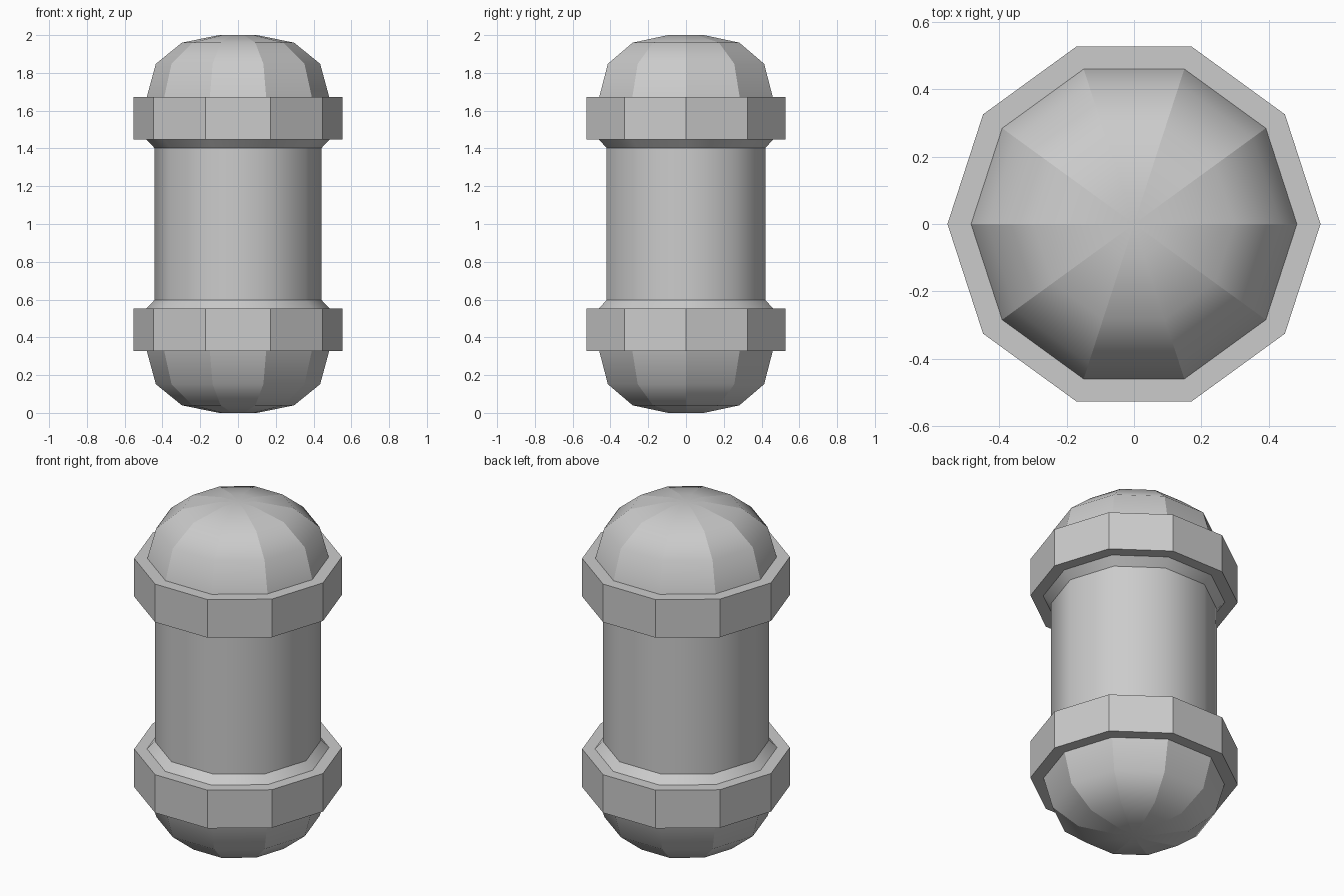
import bpy
import bmesh
from math import cos, sin, tau

if "Cube" in bpy.data.objects:
    bpy.data.objects.remove(bpy.data.objects["Cube"])

SIDES = 10


def lathe(name, profile, sharp_rows=(), sharp_sides=False, flip=False):
    """Revolve (radius, z) points into a ten-sided shell; flip mirrors it about z = 1."""
    bm = bmesh.new()
    rows = []
    for r, z in profile:
        z = 2 - z if flip else z
        if r == 0:
            rows.append([bm.verts.new((0, 0, z))] * SIDES)
        else:
            rows.append([bm.verts.new((r * cos(tau * i / SIDES), r * sin(tau * i / SIDES), z))
                         for i in range(SIDES)])
    for a, b in zip(rows, rows[1:]):
        for i in range(SIDES):
            j = (i + 1) % SIDES
            # dict removes doubled pole vertices
            quad = list(dict.fromkeys((a[i], a[j], b[j], b[i])))
            if flip:
                quad.reverse()
            bm.faces.new(quad).smooth = True
    for k, row in enumerate(rows):
        for i in range(SIDES):
            if k in sharp_rows:
                bm.edges.get((row[i], row[(i + 1) % SIDES])).smooth = False
            if sharp_sides and k + 1 < len(rows):
                e = bm.edges.get((row[i], rows[k + 1][i]))
                e.smooth = False
    mesh = bpy.data.meshes.new(name)
    bm.to_mesh(mesh)
    bm.free()
    obj = bpy.data.objects.new(name, mesh)
    bpy.context.collection.objects.link(obj)
    return obj


# Central tube, smooth around
lathe("tube", [(0.443, 0.597), (0.443, 1.403)])

for label, flip in (("lower", True), ("upper", False)):
    # Small flare between tube and collar
    lathe(label + "_flare", [(0.443, 1.403), (0.485, 1.448)], flip=flip)
    # Faceted collar
    lathe(label + "_collar",
          [(0.485, 1.448), (0.553, 1.448), (0.553, 1.672), (0.483, 1.672)],
          sharp_rows=(1, 2), sharp_sides=True, flip=flip)
    # Domed cap with ribbed panels
    lathe(label + "_cap",
          [(0.483, 1.672), (0.435, 1.848), (0.297, 1.96), (0.1, 2.0), (0, 2.0)],
          sharp_sides=True, flip=flip)
